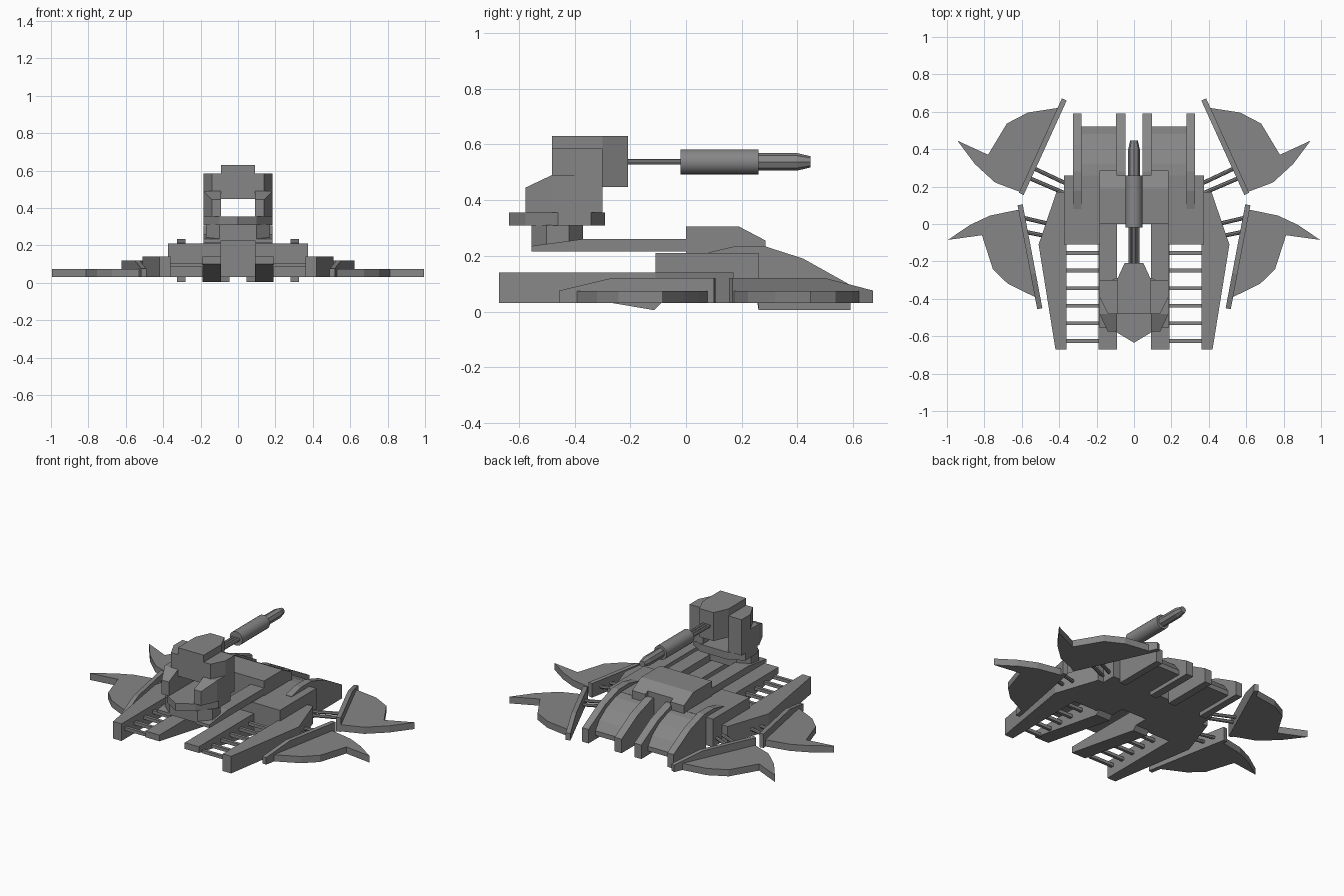
import bpy, bmesh, math
from mathutils import Vector

if "Cube" in bpy.data.objects:
    bpy.data.objects.remove(bpy.data.objects["Cube"], do_unlink=True)

grey = bpy.data.materials.new("hull grey")
grey.use_nodes = True
grey.diffuse_color = (0.24, 0.24, 0.24, 1)
grey.node_tree.nodes["Principled BSDF"].inputs["Base Color"].default_value = (0.24, 0.24, 0.24, 1)


def finish(name, bm, mirror):
    bmesh.ops.recalc_face_normals(bm, faces=bm.faces)
    mesh = bpy.data.meshes.new(name)
    bm.to_mesh(mesh)
    bm.free()
    mesh.materials.append(grey)
    obj = bpy.data.objects.new(name, mesh)
    bpy.context.collection.objects.link(obj)
    if mirror:
        mod = obj.modifiers.new("Mirror", 'MIRROR')
        mod.use_mirror_merge = False
    return obj


def solid(name, points, vec, mirror=True):
    """Closed solid: a flat outline swept along a vector."""
    bm = bmesh.new()
    face = bm.faces.new([bm.verts.new(p) for p in points])
    ext = bmesh.ops.extrude_face_region(bm, geom=[face], use_keep_orig=True)
    verts = [g for g in ext["geom"] if isinstance(g, bmesh.types.BMVert)]
    bmesh.ops.translate(bm, verts=verts, vec=vec)
    return finish(name, bm, mirror)


def plan(name, outline, z0, z1, mirror=True):
    return solid(name, [(x, y, z0) for x, y in outline], (0, 0, z1 - z0), mirror)


def side(name, profile, x0, x1, mirror=True):
    return solid(name, [(x0, y, z) for y, z in profile], (x1 - x0, 0, 0), mirror)


def box(name, x0, x1, y0, y1, z0, z1, mirror=True):
    return plan(name, [(x0, y0), (x1, y0), (x1, y1), (x0, y1)], z0, z1, mirror)


def both(half):
    """Complete a right half outline with its reflection."""
    return half + [(-x, y) for x, y in reversed(half) if x > 0]


def rod(name, a, b, r0, r1=None, sides=8, mirror=True):
    a, b = Vector(a), Vector(b)
    r1 = r0 if r1 is None else r1
    bm = bmesh.new()
    bmesh.ops.create_cone(bm, cap_ends=True, segments=sides, radius1=r0, radius2=r1, depth=(b - a).length)
    bm.transform((b - a).to_track_quat('Z', 'Y').to_matrix().to_4x4())
    bmesh.ops.translate(bm, verts=bm.verts, vec=(a + b) / 2)
    return finish(name, bm, mirror)


# Hull
box("hull_side", 0.09, 0.375, -0.11, 0.26, 0.03, 0.21)
box("hull_centre", -0.09, 0.09, 0, 0.26, 0.03, 0.21, False)
plan("outer_leg", [(0.36, -0.67), (0.42, -0.67), (0.51, -0.11), (0.415, 0.17), (0.36, 0.17)], 0.03, 0.14)
side("inner_leg", [(-0.67, 0.14), (-0.67, 0.1), (-0.115, 0.005), (-0.09, 0.03), (-0.09, 0.14)], 0.09, 0.19)
for i in range(6):
    y = -0.625 + i * 0.094
    box("ladder_rung", 0.185, 0.375, y - 0.01, y + 0.01, 0.085, 0.105)

# Rear section
rail_top = [(0.28, 0.235), (0.42, 0.19), (0.59, 0.095), (0.59, 0.005), (0.26, 0.005)]
side("outer_rail", [(0.26, 0.15), (0.08, 0.2), (0.08, 0.212), (0.18, 0.235)] + rail_top, 0.28, 0.325)
side("inner_rail", [(0.24, 0.15), (0.24, 0.235)] + rail_top, 0.045, 0.095)
side("rear_drum", [(0.25, 0.03), (0.25, 0.21), (0.32, 0.2), (0.41, 0.165), (0.48, 0.115), (0.52, 0.06), (0.52, 0.03)],
     0.09, 0.285)

# Raised centre block and turret prongs
side("centre_block_side", [(0, 0.2), (0, 0.305), (0.19, 0.305), (0.285, 0.255), (0.285, 0.2)], 0.09, 0.185)
side("centre_block", [(0, 0.2), (0, 0.305), (0.19, 0.305), (0.26, 0.268), (0.26, 0.2)], -0.09, 0.09, False)
side("turret_prong", [(0.01, 0.215), (0.01, 0.26), (-0.37, 0.26), (-0.555, 0.235), (-0.555, 0.215)], 0.09, 0.185)

# Turret
plan("turret_neck", both([(0.1, -0.555), (0.17, -0.5), (0.17, -0.42), (0.1, -0.37)]), 0.225, 0.31, False)
plan("turret_ring", both([(0, -0.635), (0.1, -0.575), (0.185, -0.46), (0.185, -0.34), (0.1, -0.29)]),
     0.308, 0.355, False)
box("turret_column", 0.09, 0.185, -0.48, -0.3, 0.355, 0.49)
front = plan("turret_column_front", [(0.09, -0.575), (0.14, -0.575), (0.185, -0.48), (0.09, -0.48)], 0.355, 0.49)
for v in front.data.vertices:
    if v.co.z > 0.4 and v.co.y < -0.5:
        v.co.z = 0.445
plan("turret_cheek", [(0.09, -0.48), (0.14, -0.48), (0.185, -0.39), (0.185, -0.3), (0.09, -0.3)], 0.49, 0.585)
plan("turret_head", both([(0.092, -0.48), (0.092, -0.3), (0.05, -0.208)]), 0.447, 0.63, False)

# Gun
GZ = 0.537
for x in (-0.02, 0, 0.02):
    rod("gun_rod", (x, -0.22, GZ), (x, 0, GZ), 0.01, mirror=False)
sleeve = rod("gun_sleeve", (0, -0.02, GZ), (0, 0.26, GZ), 0.045, sides=20, mirror=False)
rod("gun_muzzle", (0, 0.25, GZ), (0, 0.4, GZ), 0.031, mirror=False)
rod("gun_muzzle_tip", (0, 0.4, GZ), (0, 0.447, GZ), 0.031, 0.02, mirror=False)


# Fins: an upright plate, a flat blade and two struts each
def fin(name, near, far, blade, struts):
    near, far = Vector(near), Vector(far)
    along = far - near
    out = Vector((abs(along.y), -along.x * math.copysign(1, along.y))).normalized() * 0.028
    shape = [(0, 0.03), (0, 0.12), (0.66, 0.12), (1, 0.075), (1, 0.03)]
    pts = [(*(near + along * t), z) for t, z in shape]
    solid(name + "_fin_plate", pts, (out.x, out.y, 0))
    plan(name + "_fin_blade", blade, 0.03, 0.073)
    for (ax, ay), (bx, by) in struts:
        rod(name + "_fin_strut", (ax, ay, 0.075), (bx, by, 0.075), 0.011)


fin("front", (0.595, 0.105), (0.49, -0.45),
    [(0.6, 0.08), (0.77, 0.045), (0.877, -0.005), (0.995, -0.085), (0.813, -0.06),
     (0.754, -0.243), (0.674, -0.32), (0.51, -0.4)],
    [((0.45, 0.0), (0.6, 0.035)), ((0.47, -0.065), (0.59, -0.04))])
fin("rear", (0.59, 0.155), (0.36, 0.66),
    [(0.6, 0.168), (0.743, 0.222), (0.85, 0.32), (0.945, 0.446), (0.78, 0.37),
     (0.68, 0.537), (0.567, 0.596), (0.39, 0.623)],
    [((0.36, 0.16), (0.57, 0.25)), ((0.36, 0.215), (0.53, 0.295))])

# Smooth the round sleeve only
bpy.ops.object.select_all(action='DESELECT')
sleeve.select_set(True)
bpy.context.view_layer.objects.active = sleeve
bpy.ops.object.shade_smooth_by_angle(angle=math.radians(35))
